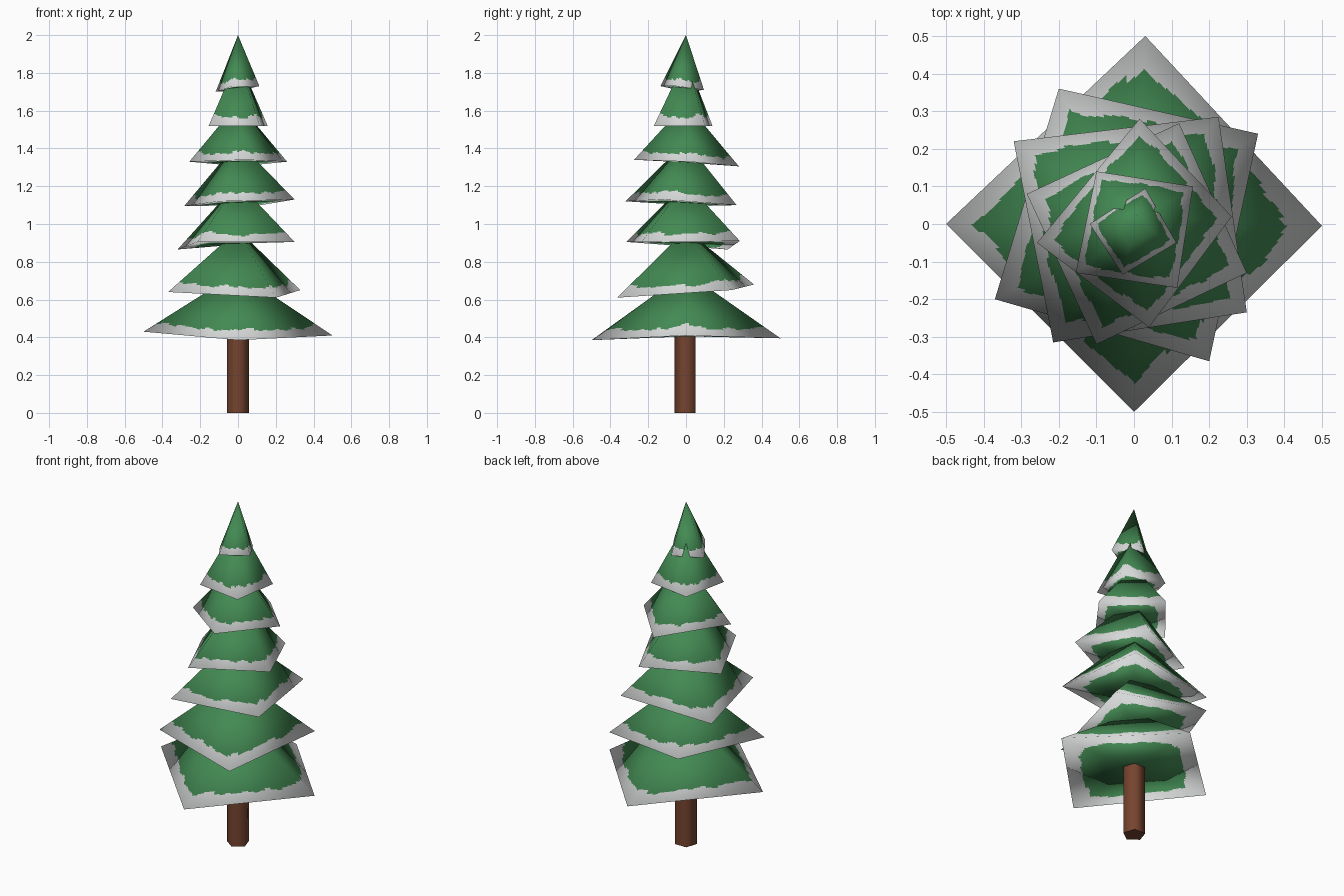
import bpy, bmesh, math, random
from mathutils import Vector

if "Cube" in bpy.data.objects:
    bpy.data.objects.remove(bpy.data.objects["Cube"])

random.seed(4)


def material(name, rgb):
    m = bpy.data.materials.new(name)
    m.diffuse_color = (*rgb, 1)
    m.use_nodes = True
    m.node_tree.nodes["Principled BSDF"].inputs["Base Color"].default_value = m.diffuse_color
    return m


GREEN = material("needle green", (0.055, 0.25, 0.085))
SNOW = material("snow white", (0.68, 0.69, 0.69))
BARK = material("bark brown", (0.18, 0.058, 0.028))

# Tiers from bottom to top: four rim corners (counter-clockwise), height of the tip
TIERS = [
    ([(.5, -.005, .41), (.03, .5, .395), (-.5, 0, .43), (0, -.5, .385)], .745),
    ([(.33, .24, .65), (-.2, .36, .68), (-.37, -.2, .64), (.2, -.365, .61)], .97),
    ([(.225, .285, .91), (-.32, .22, .865), (-.215, -.315, .905), (.3, -.235, .905)], 1.22),
    ([(.12, .268, 1.10), (-.285, .08, 1.095), (-.1, -.32, 1.12), (.3, -.13, 1.13)], 1.435),
    ([(.26, .02, 1.33), (.015, .28, 1.305), (-.258, -.05, 1.33), (.04, -.275, 1.34)], 1.64),
    ([(.157, .10, 1.52), (-.10, .14, 1.52), (-.155, -.13, 1.52), (.115, -.17, 1.52)], 1.88),
    ([(.113, -.05, 1.73), (.03, .095, 1.71), (-.118, 0, 1.70), (-.03, -.135, 1.73)], 2.0),
]
N = 20                                                  # columns per side
RINGS = [0] + [.07 + .0125 * i for i in range(22)] + [.6]  # steps from rim to centre


def add_tier(index, corners, tip_z):
    rim = [Vector(c) for c in corners]
    mid = sum(rim, Vector()) / 4
    tip = Vector((0, 0, tip_z))
    outs = [Vector((c.x - mid.x, c.y - mid.y, 0)).normalized() + Vector((0, 0, .1)) for c in rim]
    phases = [random.uniform(0, 6.28) for _ in range(4)]
    cols = 4 * N
    bm = bmesh.new()
    normals = []

    def vert(co, normal):
        normals.append(normal.normalized())
        return bm.verts.new(co)

    def at(points, j):
        i, f = divmod(j, N)
        return points[i].lerp(points[(i + 1) % 4], f / N)

    rim_ring = [vert(at(rim, j), at(outs, j)) for j in range(cols)]

    # Upper slope and underside share the rim; the snow border has a wavy edge
    for centre, axis, width, corner in ((tip, Vector((0, 0, 1)), .125, .04),
                                        (mid, Vector((0, 0, -1)), .23, .07)):
        up = axis.z > 0
        prev = rim_ring
        for r in range(1, len(RINGS) + 1):
            last = r == len(RINGS)
            t0, t1 = RINGS[r - 1], 1 if last else RINGS[r]
            if last:
                c = vert(centre, axis)
                ring = [c] * cols
            else:
                ring = [vert(at(rim, j).lerp(centre, t1), at(outs, j).lerp(axis, t1))
                        for j in range(cols)]
            for j in range(cols):
                k = (j + 1) % cols
                loop = [prev[j], prev[k], ring[k]] + ([] if last else [ring[j]])
                f = bm.faces.new(loop if up else loop[::-1])
                f.smooth = True
                a = 2 * math.pi * (j + .5) / cols
                wave = sum(math.sin(n * a + p) for n, p in zip((5, 9, 15, 23), phases))
                edge = width + .009 * wave + corner * abs(math.cos(2 * a)) ** 6 * (math.cos(4 * a) > 0) \
                    * (abs((j + .5) % N / N - .5) > .3)
                f.material_index = 1 if (t0 + t1) / 2 < edge else 0
            prev = ring
    me = bpy.data.meshes.new(f"branch_tier_{index}")
    bm.to_mesh(me)
    bm.free()
    me.materials.append(GREEN)
    me.materials.append(SNOW)
    me.normals_split_custom_set_from_vertices(normals)   # soft corners
    ob = bpy.data.objects.new(me.name, me)
    bpy.context.collection.objects.link(ob)


for n, (corners, tip_z) in enumerate(TIERS, 1):
    add_tier(n, corners, tip_z)

# Five-sided trunk with one corner to the front
bpy.ops.mesh.primitive_cylinder_add(vertices=5, radius=.061, depth=.5,
                                    location=(0, 0, .25), rotation=(0, 0, math.pi))
trunk = bpy.context.object
trunk.name = "trunk"
trunk.data.materials.append(BARK)
bpy.ops.object.shade_smooth_by_angle(angle=math.radians(80))
